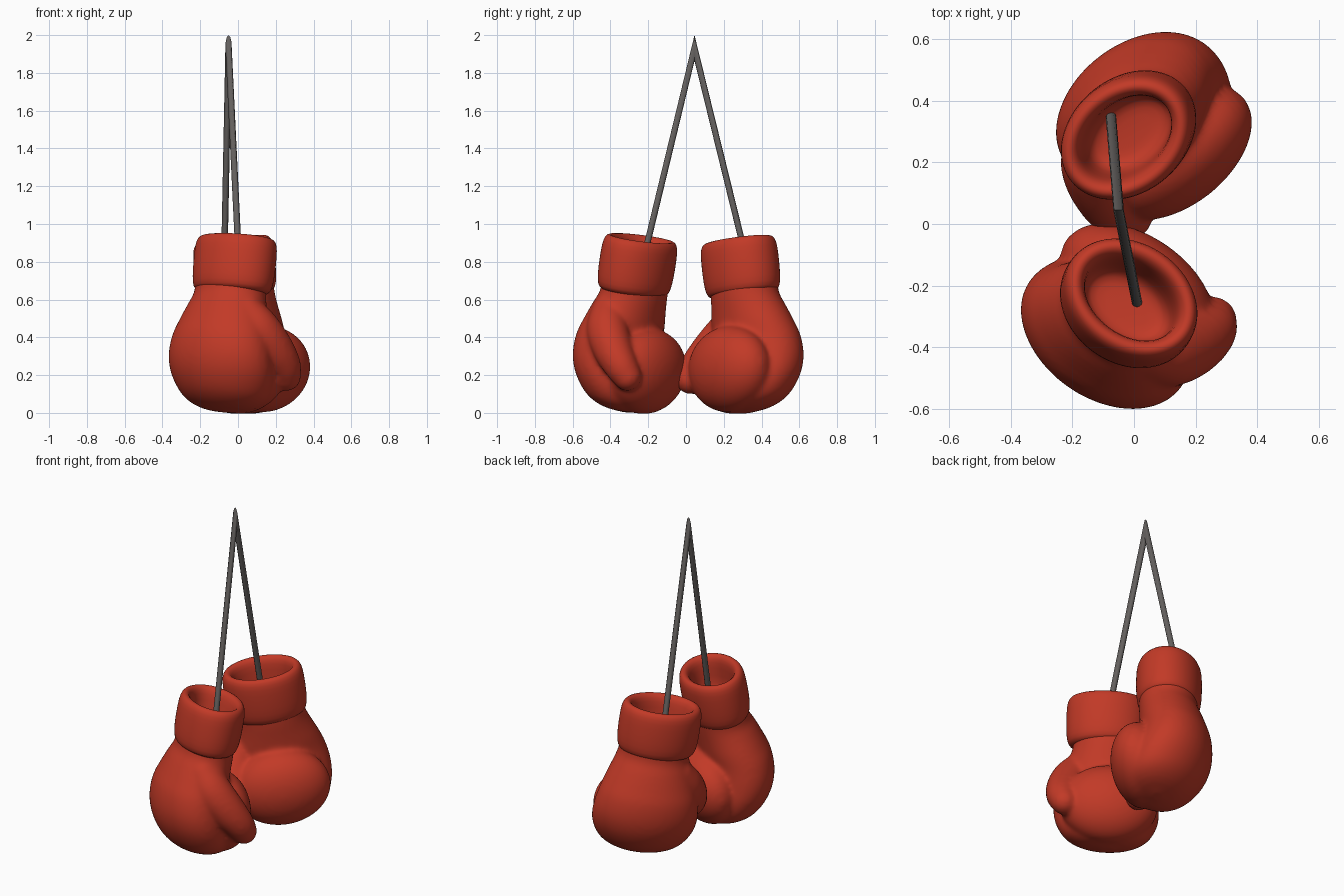
import bpy, bmesh, math
from mathutils import Matrix, Vector

if "Cube" in bpy.data.objects:
    bpy.data.objects.remove(bpy.data.objects["Cube"])


def material(name, rgb):
    m = bpy.data.materials.new(name)
    m.diffuse_color = (*rgb, 1)
    m.use_nodes = True
    m.node_tree.nodes["Principled BSDF"].inputs["Base Color"].default_value = m.diffuse_color
    return m


RED = material("red_leather", (0.54, 0.042, 0.020))
GREY = material("dark_grey_cord", (0.13, 0.12, 0.115))


def loft(bm, rings, cap_start=True, cap_end=True):
    """Skin a list of equal-length point rings."""
    vs = [[bm.verts.new(p) for p in r] for r in rings]
    n = len(vs[0])
    for a, b in zip(vs, vs[1:]):
        for i in range(n):
            j = (i + 1) % n
            bm.faces.new((a[i], a[j], b[j], b[i]))
    if cap_start:
        bm.faces.new(vs[0][::-1])
    if cap_end:
        bm.faces.new(vs[-1])


def smooth_path(points, steps=6):
    """Catmull-Rom interpolation of tuples."""
    pts = [Vector(p) for p in points]
    pts = [2 * pts[0] - pts[1]] + pts + [2 * pts[-1] - pts[-2]]
    out = []
    for a, b, c, d in zip(pts, pts[1:], pts[2:], pts[3:]):
        for k in range(steps):
            t = k / steps
            out.append(0.5 * (2 * b + (c - a) * t + (2 * a - 5 * b + 4 * c - d) * t * t
                              + (3 * b - a - 3 * c + d) * t ** 3))
    return out + [pts[-2]]


def ellipse(cx, cy, z, rx, ry, n=40):
    return [(cx + rx * math.cos(t), cy + ry * math.sin(t), z)
            for t in (2 * math.pi * i / n for i in range(n))]


def ellipsoid(bm, centre, radii, seg=32):
    mat = Matrix.Translation(centre) @ Matrix.Diagonal((*radii, 1))
    bmesh.ops.create_uvsphere(bm, u_segments=seg, v_segments=seg // 2, radius=1, matrix=mat)


def make_object(name, bm, mat):
    bmesh.ops.recalc_face_normals(bm, faces=bm.faces)
    me = bpy.data.meshes.new(name)
    bm.to_mesh(me)
    bm.free()
    for p in me.polygons:
        p.use_smooth = True
    me.materials.append(mat)
    ob = bpy.data.objects.new(name, me)
    bpy.context.collection.objects.link(ob)
    return ob


# Glove frame: +x is the palm side, -y is the thumb side, wrist at the top
def glove_hand(name):
    bm = bmesh.new()
    # back of hand: z, centre x, half depth, half width
    sections = [(0.70, 0.0, 0.165, 0.200), (0.62, 0.0, 0.166, 0.203),
                (0.55, -0.015, 0.178, 0.225), (0.47, -0.03, 0.190, 0.255),
                (0.38, -0.045, 0.200, 0.283), (0.28, -0.035, 0.212, 0.300),
                (0.19, -0.005, 0.220, 0.295), (0.11, 0.03, 0.210, 0.265),
                (0.055, 0.05, 0.175, 0.220), (0.018, 0.06, 0.115, 0.145),
                (0.0, 0.06, 0.03, 0.04)]
    loft(bm, [ellipse(c, 0.01, z, rx, ry) for z, c, rx, ry in
              ((*s,) for s in smooth_path(sections))])
    # fingers curled up against the palm
    ellipsoid(bm, (0.155, 0.01, 0.235), (0.170, 0.280, 0.228), 48)
    # thumb: chain of spheres along a bent path
    path = [(-0.04, -0.14, 0.52, 0.090), (0.01, -0.195, 0.43, 0.112),
            (0.09, -0.24, 0.345, 0.105), (0.17, -0.26, 0.27, 0.090),
            (0.22, -0.25, 0.215, 0.076)]
    for p in smooth_path(path, 5):
        ellipsoid(bm, p[:3], (p[3],) * 3, 24)
    ob = make_object(name, bm, RED)
    rm = ob.modifiers.new("blend", 'REMESH')
    rm.mode = 'VOXEL'
    rm.voxel_size = 0.012
    rm.use_smooth_shade = True
    sm = ob.modifiers.new("soften", 'SMOOTH')
    sm.factor = 0.5
    sm.iterations = 14
    return ob


def glove_cuff(name):
    bm = bmesh.new()
    # inset and height, from the bottom edge over the rim to the cup floor
    profile = [(0.05, 0.63), (0.018, 0.637), (0.004, 0.67), (-0.002, 0.74),
               (-0.002, 0.84), (0.002, 0.895), (0.018, 0.922), (0.040, 0.925),
               (0.060, 0.905), (0.070, 0.86), (0.076, 0.74), (0.10, 0.705),
               (0.15, 0.70)]
    loft(bm, [ellipse(0, 0, z, 0.184 - d, 0.232 - d) for d, z in profile], cap_start=False)
    ob = make_object(name, bm, RED)
    sub = ob.modifiers.new("round", 'SUBSURF')
    sub.levels = sub.render_levels = 1
    return ob


# Two gloves: rim centre, heading, lean towards palm, lean towards thumb
PIVOT = 0.92
for side, pos, heading, palm, thumb in (
        ("front", (-0.005, -0.237, 0.922), 55, 0.18, -0.01),
        ("rear", (-0.03, 0.275, 0.912), -51, 0.02, 0.14)):
    place = (Matrix.Translation(pos)
             @ Matrix.Rotation(math.radians(heading), 4, 'Z')
             @ Matrix.Rotation(palm, 4, 'Y') @ Matrix.Rotation(thumb, 4, 'X')
             @ Matrix.Translation((0, 0, -PIVOT)))
    for ob in (glove_hand(side + "_glove_hand"), glove_cuff(side + "_glove_cuff")):
        ob.matrix_world = place

# Hanging cord: two legs mitred at the top
bm = bmesh.new()
R, TALL = 0.017, 0.068
angles = [2 * math.pi * i / 12 for i in range(12)]
loft(bm, [[(0.01 + R * math.cos(t), -0.255 + R * math.sin(t), 0.69) for t in angles],
          [(-0.05 + R * math.cos(t), 0.045, 2 - TALL - TALL * math.sin(t)) for t in angles],
          [(-0.075 + R * math.cos(t), 0.35 - R * math.sin(t), 0.69) for t in angles]])
cord = make_object("hanging_cord", bm, GREY)
bpy.context.view_layer.objects.active = cord
cord.select_set(True)
bpy.ops.object.shade_smooth_by_angle(angle=math.radians(40))
